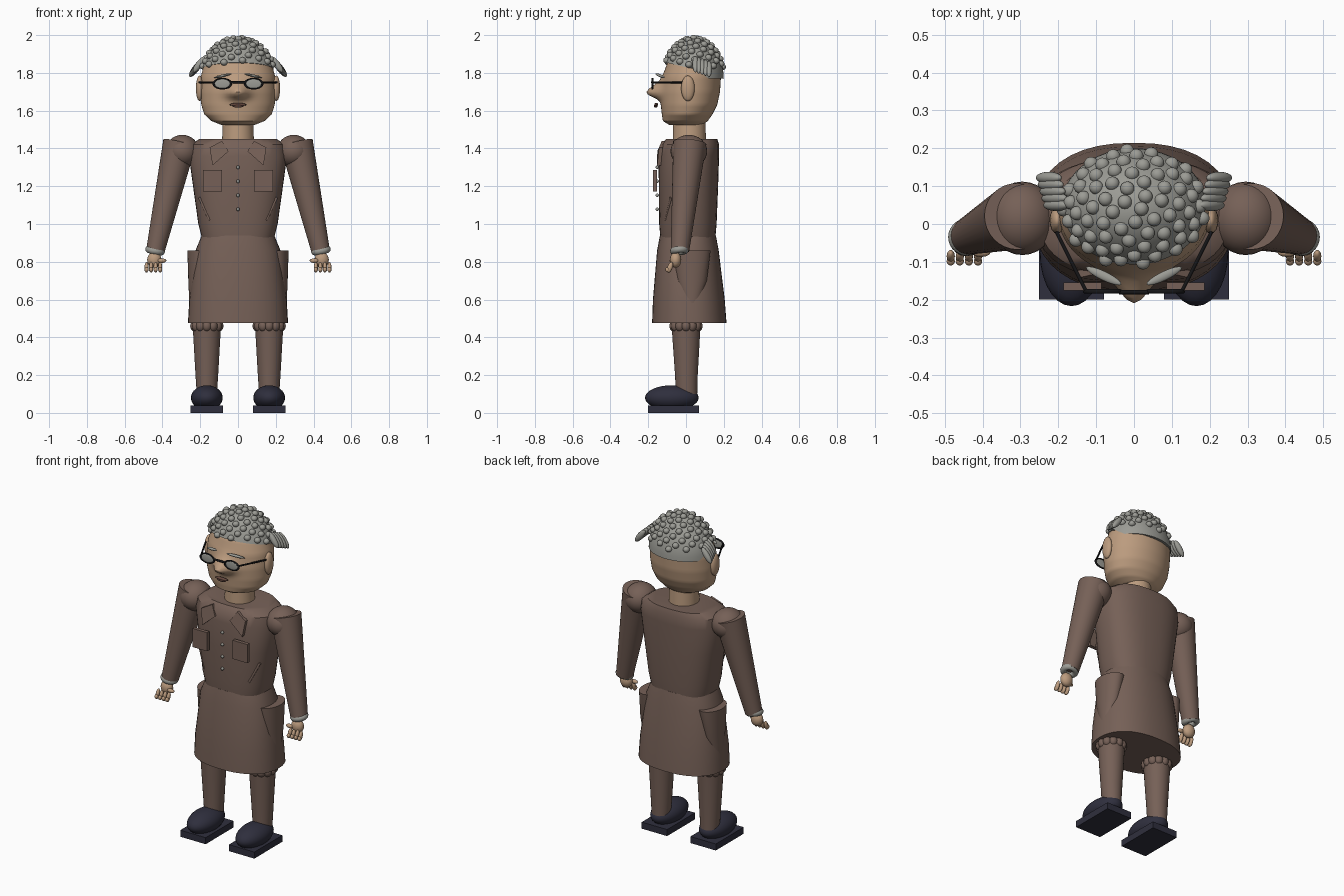
import bpy, bmesh, math
from mathutils import Vector, Matrix, Euler

if "Cube" in bpy.data.objects:
    bpy.data.objects.remove(bpy.data.objects["Cube"], do_unlink=True)


def material(name, r, g, b):
    m = bpy.data.materials.new(name)
    m.use_nodes = True
    m.diffuse_color = (r, g, b, 1)
    bsdf = m.node_tree.nodes["Principled BSDF"]
    bsdf.inputs["Base Color"].default_value = (r, g, b, 1)
    bsdf.inputs["Roughness"].default_value = 0.7
    return m


SKIN = material("skin", 0.50, 0.33, 0.21)
CLOTH = material("brown cloth", 0.18, 0.118, 0.095)
GREY = material("grey hair", 0.33, 0.33, 0.30)
SHOE = material("navy leather", 0.028, 0.028, 0.047)
BLACK = material("black frame", 0.008, 0.008, 0.009)
LIPS = material("dark lips", 0.12, 0.06, 0.045)


def finish(name, bm, mat, angle=40):
    bmesh.ops.recalc_face_normals(bm, faces=bm.faces)
    me = bpy.data.meshes.new(name)
    bm.to_mesh(me)
    bm.free()
    me.materials.append(mat)
    me.shade_smooth()
    me.set_sharp_from_angle(angle=math.radians(angle))
    ob = bpy.data.objects.new(name, me)
    bpy.context.scene.collection.objects.link(ob)
    return ob


def skin_rings(name, rings, mat, angle=40):
    """Bridge a stack of closed point rings and cap both ends."""
    bm = bmesh.new()
    loops = [[bm.verts.new(p) for p in ring] for ring in rings]
    n = len(loops[0])
    for a, b in zip(loops, loops[1:]):
        for j in range(n):
            k = (j + 1) % n
            bm.faces.new((a[j], a[k], b[k], b[j]))
    bm.faces.new(loops[0])
    bm.faces.new(loops[-1])
    return finish(name, bm, mat, angle)


def loft(name, sections, mat, power=2.0, sub=1, n=40, warp=None):
    """Sections are (z, centre x, centre y, radius x, radius y)."""
    full = []
    for a, b in zip(sections, sections[1:]):
        for i in range(sub):
            full.append([u + (v - u) * i / sub for u, v in zip(a, b)])
    full.append(sections[-1])
    rings = []
    for z, cx, cy, rx, ry in full:
        ring = []
        for j in range(n):
            a = math.tau * j / n
            c, s = math.cos(a), math.sin(a)
            p = Vector((cx + rx * math.copysign(abs(c) ** (2 / power), c),
                        cy + ry * math.copysign(abs(s) ** (2 / power), s), z))
            ring.append(warp(p, s) if warp else p)
        rings.append(ring)
    return skin_rings(name, rings, mat)


def blobs(name, items, mat, u=16, v=10):
    """Ellipsoids given as (centre, radii, euler)."""
    bm = bmesh.new()
    for loc, radii, rot in items:
        m = Matrix.LocRotScale(Vector(loc), Euler(rot), Vector(radii))
        bmesh.ops.create_uvsphere(bm, u_segments=u, v_segments=v, radius=1, matrix=m)
    return finish(name, bm, mat, 80)


def rods(name, items, mat, n=10):
    """Tapered rods given as (start, end, start radius, end radius)."""
    bm = bmesh.new()
    for p, q, r0, r1 in items:
        p, q = Vector(p), Vector(q)
        rot = (q - p).to_track_quat("Z", "Y")
        bmesh.ops.create_cone(bm, cap_ends=True, segments=n, radius1=r0, radius2=r1,
                              depth=(q - p).length,
                              matrix=Matrix.LocRotScale((p + q) / 2, rot, None))
    return finish(name, bm, mat)


def box(name, loc, size, mat):
    bm = bmesh.new()
    bmesh.ops.create_cube(bm, size=1, matrix=Matrix.LocRotScale(Vector(loc), None, Vector(size)))
    return finish(name, bm, mat)


def plate(name, pts, mat, depth=0.02):
    return skin_rings(name, [pts, [(x, y + depth, z) for x, y, z in pts]], mat)


def ring(name, loc, major, minor, mat, squash=1.0, rot=(0, 0, 0)):
    """Torus whose local y is squashed to make an oval."""
    def point(a, b):
        r = major + minor * math.cos(b)
        p = Vector((r * math.cos(a), r * math.sin(a) * squash, minor * math.sin(b)))
        return Vector(loc) + Euler(rot).to_matrix() @ p
    bm = bmesh.new()
    na, nb = 28, 10
    g = [[bm.verts.new(point(math.tau * i / na, math.tau * j / nb)) for j in range(nb)]
         for i in range(na)]
    for i in range(na):
        for j in range(nb):
            i2, j2 = (i + 1) % na, (j + 1) % nb
            bm.faces.new((g[i][j], g[i2][j], g[i2][j2], g[i][j2]))
    return finish(name, bm, mat, 80)


# Jacket and skirt
loft("jacket", [(0.92, 0, 0.01, 0.19, 0.145), (1.0, 0, 0.01, 0.21, 0.152),
                (1.2, 0, 0.013, 0.238, 0.157), (1.36, 0, 0.015, 0.26, 0.16),
                (1.42, 0, 0.02, 0.25, 0.155), (1.45, 0, 0.03, 0.205, 0.135)],
     CLOTH, power=2.5)
loft("skirt", [(0.475, 0, 0.0175, 0.265, 0.197), (0.6, 0, 0.015, 0.258, 0.19),
               (0.86, 0, 0.01, 0.225, 0.163), (0.94, 0, 0.01, 0.192, 0.148)],
     CLOTH, power=2.3)
blobs("buttons", [((0, -0.152, 1.3 - 0.074 * i), (0.009, 0.009, 0.009), (0, 0, 0))
                  for i in range(4)], GREY)


# Head with a broad pointed nose
def nose(p, s):
    if s < 0:
        spread = 0.05 if p.z > 1.695 else 0.03
        p.y -= 0.075 * math.exp(-(p.x / 0.055) ** 2 - ((p.z - 1.695) / spread) ** 2)
    return p


profile = [(1.525, 0.09, -0.09, 0.09), (1.545, 0.14, -0.122, 0.115), (1.58, 0.178, -0.128, 0.14),
           (1.63, 0.194, -0.133, 0.165), (1.70, 0.2, -0.135, 0.18), (1.78, 0.197, -0.125, 0.185),
           (1.85, 0.178, -0.1, 0.18), (1.91, 0.135, -0.055, 0.14), (1.95, 0.07, 0, 0.09)]
loft("head", [(z, 0, (f + b) / 2, rx, (b - f) / 2) for z, rx, f, b in profile],
     SKIN, sub=5, n=64, warp=nose)
loft("neck", [(1.42, 0, 0.018, 0.085, 0.088), (1.55, 0, 0.018, 0.08, 0.085)], SKIN)
blobs("mouth", [((0, -0.158, 1.632), (0.045, 0.01, 0.009), (0, 0, 0)),
                ((0, -0.16, 1.624), (0.03, 0.01, 0.008), (0, 0, 0))], LIPS)

# Hair cap, lower at the nape than at the forehead
BASE, RX, RY, RZ, CY = 1.77, 0.195, 0.16, 0.215, 0.04


def hairline(y):
    front = min(1, max(0, (0.12 - y) / 0.08))
    return BASE + 0.06 * front + 0.025 * max(0, -y / 0.12)


cap = []
for i in range(13):
    row = []
    for j in range(48):
        c, s = math.cos(math.tau * j / 48), math.sin(math.tau * j / 48)
        low = hairline(CY + RY * s)
        z = low + (BASE + RZ - low) * math.sin(math.pi / 2 * i / 12.5)
        f = math.sqrt(1 - ((z - BASE) / RZ) ** 2)
        row.append((RX * f * c, CY + RY * f * s, z))
    cap.append(row)
skin_rings("hair_cap", cap, GREY, 60)

# Curls spread over the cap in a spiral
curls = []
for i in range(76):
    h = 0.995 - 0.72 * i / 75
    a, f = i * 2.39996, math.sqrt(1 - h * h)
    x, y, z = RX * f * math.cos(a), CY + RY * f * math.sin(a), BASE + RZ * h
    if z > hairline(y) + 0.005:
        curls.append(((x, y, z), (0.019, 0.019, 0.017), (0, 0, 0)))
blobs("hair_curls", curls, GREY, 14, 9)

rods("glasses_bridge", [((-0.04, -0.18, 1.75), (0.04, -0.18, 1.75), 0.006, 0.006)], BLACK)

for s, side in ((1, "left"), (-1, "right")):
    # Side hair tuft
    blobs(side + "_hair_tuft",
          [((s * (0.205 + 0.005 * i), 0.05 + 0.018 * i, 1.845 - 0.006 * i),
            (0.018, 0.016, 0.052), (0, -s * 0.65, 0)) for i in range(5)], GREY)
    # Face details
    blobs(side + "_ear", [((s * 0.203, 0.01, 1.718), (0.02, 0.036, 0.068), (0, 0, 0))], SKIN)
    blobs(side + "_eyebrow", [((s * 0.08, -0.137, 1.785), (0.053, 0.012, 0.007),
                               (0, s * 0.2, s * 0.45))], GREY)
    ring(side + "_glasses_rim", (s * 0.083, -0.178, 1.743), 0.046, 0.006, BLACK,
         0.6, (math.pi / 2, 0, 0))
    blobs(side + "_lens", [((s * 0.083, -0.178, 1.743), (0.045, 0.004, 0.027), (0, 0, 0))], GREY)
    rods(side + "_glasses_temple",
         [((s * 0.126, -0.178, 1.75), (s * 0.205, -0.02, 1.75), 0.005, 0.005)], BLACK)

    # Lapel, breast pocket and waist seam
    plate(side + "_lapel", [(s * 0.15, -0.143, 1.405), (s * 0.135, -0.153, 1.31),
                            (s * 0.05, -0.152, 1.385), (s * 0.085, -0.128, 1.44)], CLOTH)
    box(side + "_breast_pocket", (s * 0.136, -0.165, 1.228), (0.1, 0.022, 0.114), CLOTH)
    rods(side + "_waist_seam",
         [((s * 0.205, -0.08, 1.14), (s * 0.15, -0.108, 1.02), 0.007, 0.007)], CLOTH)
    # Hip pocket
    loft(side + "_hip_pocket", [(0.56, s * 0.235, 0.03, 0.022, 0.03),
                                (0.7, s * 0.215, 0.03, 0.048, 0.08),
                                (0.86, s * 0.2, 0.03, 0.068, 0.1)], CLOTH)

    # Arm
    blobs(side + "_shoulder", [((s * 0.295, 0.015, 1.385), (0.09, 0.097, 0.087), (0, 0, 0))],
          CLOTH, 28, 16)
    rods(side + "_sleeve", [((s * 0.309, 0.02, 1.43), (s * 0.437, -0.032, 0.86), 0.088, 0.049)],
         CLOTH, 32)
    ring(side + "_cuff", (s * 0.439, -0.034, 0.86), 0.034, 0.019, GREY, 0.95, (0.1, -s * 0.2, 0))

    # Hand
    blobs(side + "_palm", [((s * 0.443, -0.055, 0.81), (0.038, 0.03, 0.042), (0, 0, 0))], SKIN)
    fingers = [((s * (0.412 + 0.024 * i), -0.085, 0.77), (0.011, 0.014, 0.03), (-0.35, 0, 0))
               for i in range(4)]
    fingers += [((s * (0.412 + 0.024 * i), -0.098, 0.758), (0.011, 0.012, 0.013), (0, 0, 0))
                for i in range(4)]
    fingers.append(((s * 0.403, -0.075, 0.806), (0.024, 0.012, 0.012), (0, 0, 0)))
    blobs(side + "_fingers", fingers, SKIN, 12, 8)

    # Leg with a scalloped hem
    loft(side + "_leg", [(0.08, s * 0.165, 0.003, 0.052, 0.056), (0.2, s * 0.165, 0.002, 0.06, 0.06),
                         (0.5, s * 0.165, 0, 0.077, 0.079)], CLOTH)
    blobs(side + "_leg_hem",
          [((s * 0.165 + 0.063 * math.cos(a), 0.063 * math.sin(a), 0.46), (0.025, 0.025, 0.03),
            (0, 0, 0)) for a in [math.tau * i / 12 for i in range(12)]], CLOTH)

    # Shoe
    box(side + "_sole", (s * 0.165, -0.065, 0.02), (0.172, 0.27, 0.04), SHOE)
    blobs(side + "_shoe", [((s * 0.165, -0.075, 0.08), (0.084, 0.142, 0.066), (0, 0, 0))],
          SHOE, 28, 16)
